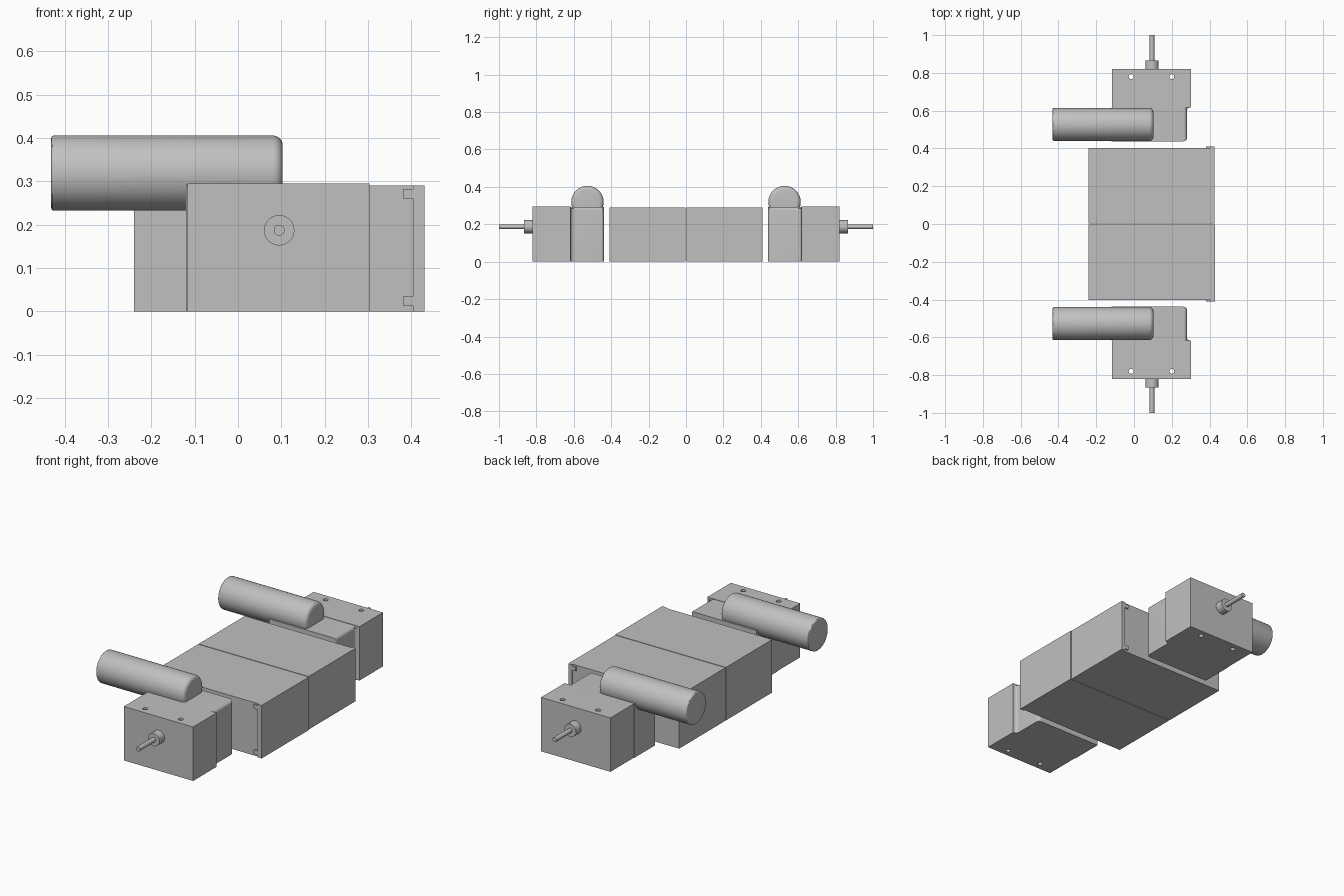
import bpy, bmesh
from math import pi, cos, sin
from mathutils import Matrix, Vector

if "Cube" in bpy.data.objects:
    bpy.data.objects.remove(bpy.data.objects["Cube"])

grey = bpy.data.materials.new("light grey")
grey.use_nodes = True
colour = (0.53, 0.53, 0.53, 1)
grey.diffuse_color = colour
grey.node_tree.nodes["Principled BSDF"].inputs["Base Color"].default_value = colour


def finish(name, bm, smooth=False):
    bmesh.ops.recalc_face_normals(bm, faces=bm.faces)
    mesh = bpy.data.meshes.new(name)
    bm.to_mesh(mesh)
    bm.free()
    mesh.materials.append(grey)
    ob = bpy.data.objects.new(name, mesh)
    bpy.context.collection.objects.link(ob)
    bpy.ops.object.select_all(action='DESELECT')
    ob.select_set(True)
    bpy.context.view_layer.objects.active = ob
    if smooth:
        bpy.ops.object.shade_smooth_by_angle()
    return ob


def add_box(bm, x, y, z):
    size = Vector((x[1] - x[0], abs(y[1] - y[0]), z[1] - z[0]))
    mid = Vector((sum(x), sum(y), sum(z))) / 2
    bmesh.ops.create_cube(bm, size=1, matrix=Matrix.Translation(mid) @ Matrix.Diagonal(size).to_4x4())


def add_rod(bm, mid, radius, length, axis, sides=48):
    turn = {'X': Matrix.Rotation(pi / 2, 4, 'Y'), 'Y': Matrix.Rotation(pi / 2, 4, 'X'),
            'Z': Matrix.Identity(4)}[axis]
    bmesh.ops.create_cone(bm, cap_ends=True, segments=sides, radius1=radius, radius2=radius,
                          depth=length, matrix=Matrix.Translation(mid) @ turn)


def round_edges(bm, test, radius, steps=6):
    edges = [e for e in bm.edges if test((e.verts[0].co, e.verts[1].co))]
    bmesh.ops.bevel(bm, geom=edges, offset=radius, segments=steps, profile=0.5, affect='EDGES')


def drive_unit(side, label):
    # Gearbox with two screw holes drilled through
    bm = bmesh.new()
    add_box(bm, (-0.117, 0.303), (side * 0.617, side * 0.82), (0, 0.295))
    gearbox = finish(label + "_gearbox", bm)
    bm = bmesh.new()
    for x in (-0.015, 0.2):
        add_rod(bm, (x, side * 0.78, 0.15), 0.013, 0.5, 'Z', 24)
    drill = finish(label + "_drill", bm)
    drill.hide_render = True
    bpy.context.view_layer.objects.active = gearbox
    cut = gearbox.modifiers.new("holes", 'BOOLEAN')
    cut.object, cut.operation, cut.solver = drill, 'DIFFERENCE', 'EXACT'
    bpy.ops.object.modifier_apply(modifier=cut.name)
    bpy.data.objects.remove(drill)

    # Inner housing, rounded at its outer end
    bm = bmesh.new()
    inner, outer = side * 0.438, side * 0.617
    add_box(bm, (-0.12, 0.28), (inner, outer), (0, 0.293))

    def is_rounded(ends):
        at_end = all(v.x > 0.27 for v in ends)
        return at_end and (all(v.z > 0.28 for v in ends) or all(abs(v.y) < 0.45 for v in ends))
    round_edges(bm, is_rounded, 0.018)
    finish(label + "_housing", bm, True)

    # Concave fillet between housing and gearbox
    bm = bmesh.new()
    r = 0.018
    arc = [(0.28 + r - r * cos(a), 0.617 - r + r * sin(a)) for a in [i * pi / 12 for i in range(7)]]
    base = bm.faces.new([bm.verts.new((x, side * y, 0)) for x, y in arc + [(0.279, 0.617)]])
    up = bmesh.ops.extrude_face_region(bm, geom=[base])['geom']
    bmesh.ops.translate(bm, vec=(0, 0, 0.285), verts=[v for v in up if isinstance(v, bmesh.types.BMVert)])
    finish(label + "_fillet", bm, True)

    # Motor can with rounded ends
    bm = bmesh.new()
    add_rod(bm, (-0.164, side * 0.527, 0.319), 0.0865, 0.534, 'X', 64)
    round_edges(bm, lambda ends: all(v.x > 0.1 for v in ends), 0.022)
    round_edges(bm, lambda ends: all(v.x < -0.43 for v in ends), 0.006, 3)
    finish(label + "_motor", bm, True)

    # Output collar and shaft
    for part, radius, start, end in (("collar", 0.035, 0.81, 0.865), ("shaft", 0.0125, 0.85, 1.0)):
        bm = bmesh.new()
        add_rod(bm, (0.095, side * (start + end) / 2, 0.187), radius, end - start, 'Y')
        finish(label + "_" + part, bm, True)


def case_half(side, label, end):
    # Main case half, with a narrow seam at the centre
    bm = bmesh.new()
    add_box(bm, (-0.24, end), (side * 0.002, side * 0.402), (0, 0.29))
    finish(label + "_case", bm)
    # End lip with its two clips
    bm = bmesh.new()
    add_box(bm, (0.404, end), (side * 0.40, side * 0.409), (0, 0.29))
    for low, high in ((0.012, 0.034), (0.26, 0.282)):
        add_box(bm, (0.381, 0.405), (side * 0.40, side * 0.409), (low, high))
    finish(label + "_end_lip", bm)


for side, label, end in ((-1, "front", 0.43), (1, "back", 0.426)):
    drive_unit(side, label)
    case_half(side, label, end)
